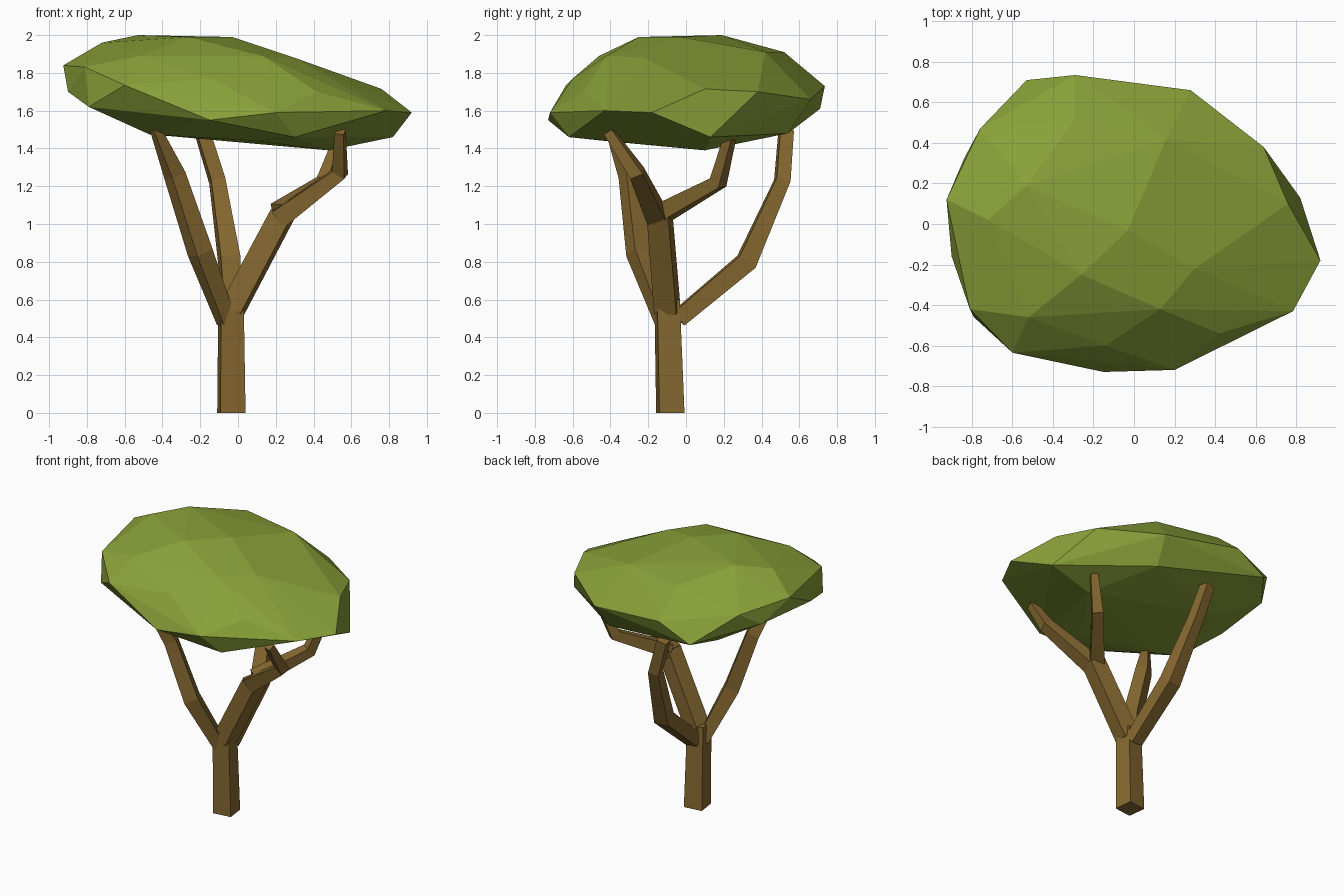
import bpy, bmesh
from mathutils import Vector

if "Cube" in bpy.data.objects:
    bpy.data.objects.remove(bpy.data.objects["Cube"])


def material(name, rgb):
    m = bpy.data.materials.new(name)
    m.diffuse_color = (*rgb, 1)
    m.use_nodes = True
    m.node_tree.nodes["Principled BSDF"].inputs["Base Color"].default_value = m.diffuse_color
    return m


bark = material("bark", (0.24, 0.14, 0.03))
leaf = material("leaf", (0.25, 0.35, 0.04))


def finish(bm, name, mat):
    bmesh.ops.recalc_face_normals(bm, faces=bm.faces)
    mesh = bpy.data.meshes.new(name)
    bm.to_mesh(mesh)
    bm.free()
    mesh.materials.append(mat)
    bpy.context.collection.objects.link(bpy.data.objects.new(name, mesh))


def limb(name, path, ref, flat_ends=False):
    """Four-sided tapering limb; path holds (x, y, z, half width)."""
    bm = bmesh.new()
    pts = [Vector(p[:3]) for p in path]
    rings = []
    for i, p in enumerate(pts):
        before = (p - pts[max(i - 1, 0)]).normalized()
        after = (pts[min(i + 1, len(pts) - 1)] - p).normalized()
        t = Vector((0, 0, 1)) if flat_ends else (before + after).normalized()
        n = Vector(ref)
        n = (n - t * n.dot(t)).normalized()
        b = t.cross(n)
        s = path[i][3]
        rings.append([bm.verts.new(p + s * (u * n + v * b))
                      for u, v in ((1, 1), (-1, 1), (-1, -1), (1, -1))])
    for lo, hi in zip(rings, rings[1:]):
        for k in range(4):
            bm.faces.new((lo[k], lo[k - 1], hi[k - 1], hi[k]))
    bm.faces.new(rings[0])
    bm.faces.new(rings[-1])
    finish(bm, name, bark)


# Trunk
limb("trunk", [(-.035, -.083, 0, .067), (-.037, -.1, .6, .06)], (1, .13, 0), True)

# Right limb and its two forks
limb("right_limb", [(-.03, -.1, .55, .06), (.235, -.14, 1.05, .058)], (.2, 1, 0))
limb("right_front_branch", [(.22, -.15, 1.03, .052), (.54, -.26, 1.27, .037),
                            (.54, -.41, 1.49, .025)], (.2, 1, .2))
limb("right_back_branch", [(.22, -.12, 1.06, .048), (.46, .17, 1.22, .036),
                           (.54, .23, 1.45, .025)], (1, -.6, 0))

# Left limb
limb("left_limb", [(-.06, -.11, .48, .04), (-.2, -.25, .85, .05),
                   (-.335, -.3, 1.26, .043), (-.44, -.4, 1.51, .022)], (1, .6, 0))

# Back limb
limb("back_limb", [(-.03, -.04, .5, .045), (-.045, .32, .8, .052),
                   (-.11, .51, 1.23, .038), (-.19, .53, 1.49, .036)], (1, .15, 0))

# Canopy: faceted convex crown
rim = [(-.53, .71, 1.61), (-.29, .735, 1.73), (.28, .66, 1.66), (.64, .38, 1.7),
       (.76, .1, 1.715), (.82, .13, 1.46), (.92, -.18, 1.59), (.785, -.43, 1.6),
       (.2, -.72, 1.59), (-.15, -.73, 1.55), (-.6, -.635, 1.735), (-.79, -.46, 1.62),
       (-.81, -.42, 1.83), (-.9, -.16, 1.7), (-.925, .12, 1.84), (-.84, .32, 1.7),
       (-.76, .47, 1.8)]
top = [(-.26, -.25, 1.99), (-.03, -.03, 1.99), (-.53, .19, 2), (.16, .42, 1.91),
       (.13, -.42, 1.89), (.3, -.22, 1.88), (.42, -.54, 1.7), (-.14, -.6, 1.77),
       (-.52, -.46, 1.89), (-.72, .02, 1.96), (-.29, .52, 1.91)]
under = [(.48, .1, 1.39), (.3, -.62, 1.46), (.1, -.43, 1.44), (-.47, -.35, 1.475),
         (-.47, .3, 1.475), (.25, .54, 1.48)]
bm = bmesh.new()
for co in rim + top + under:
    bm.verts.new(co)
hull = bmesh.ops.convex_hull(bm, input=bm.verts[:])
spare = {g for g in hull["geom_interior"] + hull["geom_unused"]
         if isinstance(g, bmesh.types.BMVert)}
bmesh.ops.delete(bm, geom=list(spare), context='VERTS')
finish(bm, "canopy", leaf)
